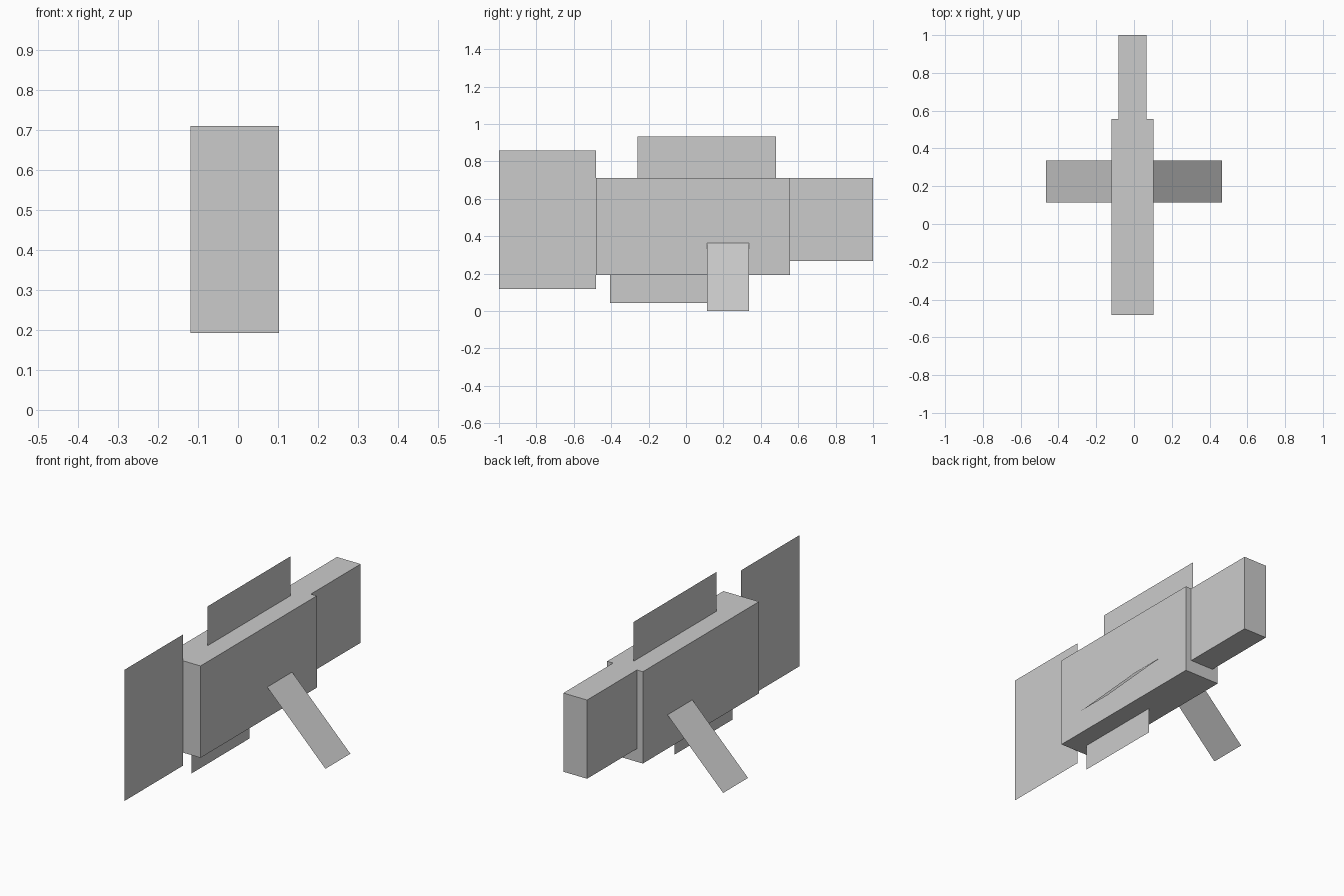
import bpy

if "Cube" in bpy.data.objects:
    bpy.data.objects.remove(bpy.data.objects["Cube"])

U = 2 / 27        # one model unit (the whole fish is 27 units long)
CX = -0.008       # centre plane of the body
BELLY = 0.192     # underside of the body
TOP = BELLY + 7 * U


def mesh_object(name, verts, faces):
    mesh = bpy.data.meshes.new(name)
    mesh.from_pydata(verts, [], faces)
    obj = bpy.data.objects.new(name, mesh)
    bpy.context.collection.objects.link(obj)
    return obj


def box(name, width, y0, y1, z0, z1):
    verts = [(CX + s * width / 2, y, z)
             for s in (-1, 1) for y in (y0, y1) for z in (z0, z1)]
    faces = [(0, 1, 3, 2), (4, 6, 7, 5), (0, 4, 5, 1),
             (2, 3, 7, 6), (0, 2, 6, 4), (1, 5, 7, 3)]
    return mesh_object(name, verts, faces)


def upright_fin(name, y0, y1, z0, z1):
    verts = [(CX, y0, z0), (CX, y1, z0), (CX, y1, z1), (CX, y0, z1)]
    return mesh_object(name, verts, [(0, 1, 2, 3)])


def side_fin(name, side, tip_z):
    # Flat paddle sloping down and outwards at 45 degrees
    run = 7 * U * 0.5 ** 0.5
    tip_x = 0.467
    root = (side * (tip_x - run), tip_z + run)
    tip = (side * tip_x, tip_z)
    y0, y1 = 0.1135, 0.1135 + 3 * U
    verts = [(root[0], y0, root[1]), (tip[0], y0, tip[1]),
             (tip[0], y1, tip[1]), (root[0], y1, root[1])]
    return mesh_object(name, verts, [(0, 1, 2, 3) if side > 0 else (3, 2, 1, 0)])


# Solid parts
tail_root = -1 + 7 * U
body_end = tail_root + 14 * U
box("body", 3 * U, tail_root, body_end, BELLY, TOP)
box("narrow_end", 2 * U, body_end, 1, BELLY + U, TOP)

# Flat upright fins
upright_fin("tail_fin", -1, tail_root, 0.117, 0.117 + 10 * U)
upright_fin("top_fin", -0.26, -0.26 + 10 * U, TOP, TOP + 3 * U)
upright_fin("belly_fin", -0.405, -0.405 + 7 * U, BELLY - 2 * U, BELLY)

# Side fins, the left one set slightly higher
side_fin("right_fin", 1, 0)
side_fin("left_fin", -1, 0.035)
